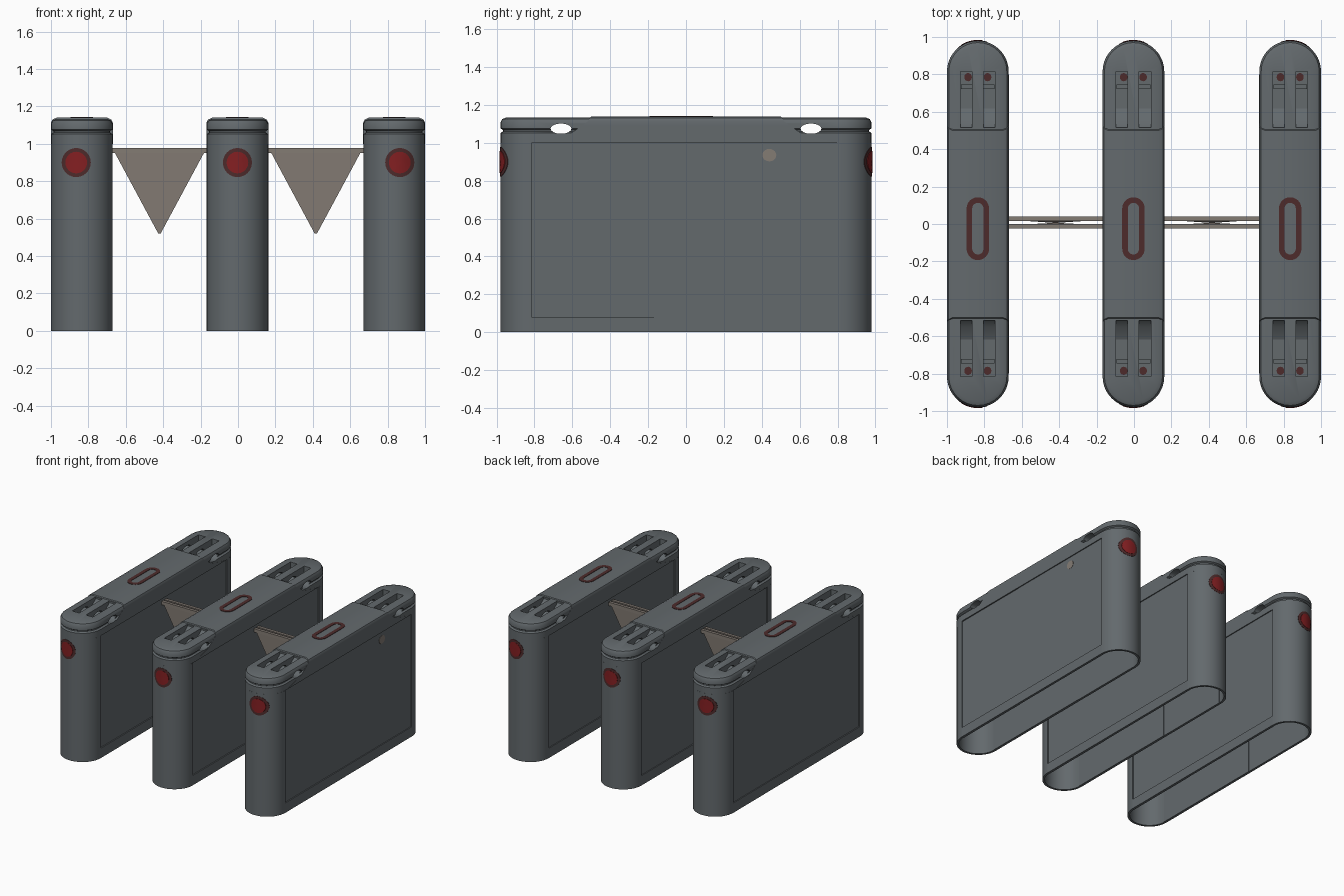
import bpy, bmesh, math
from mathutils import Vector

if "Cube" in bpy.data.objects:
    bpy.data.objects.remove(bpy.data.objects["Cube"], do_unlink=True)


def material(name, rgb):
    m = bpy.data.materials.new(name)
    m.use_nodes = True
    m.diffuse_color = (*rgb, 1)
    bsdf = m.node_tree.nodes["Principled BSDF"]
    bsdf.inputs["Base Color"].default_value = (*rgb, 1)
    bsdf.inputs["Roughness"].default_value = 0.6
    return m


STEEL = material("slate grey", (0.125, 0.142, 0.152))
RED = material("signal red", (0.23, 0.014, 0.016))
RIM = material("dark red", (0.075, 0.024, 0.024))
FLAP = material("warm beige", (0.23, 0.2, 0.175))

R, MID, TOP = 0.165, 0.815, 1.0


def loft(name, loops, mat, ring=False):
    """Skin matching loops; cap the ends, or join last to first for a ring."""
    bm = bmesh.new()
    rows = [[bm.verts.new(p) for p in loop] for loop in loops]
    pairs = list(zip(rows, rows[1:])) + ([(rows[-1], rows[0])] if ring else [])
    for a, b in pairs:
        for i in range(len(a)):
            j = (i + 1) % len(a)
            bm.faces.new((a[i], a[j], b[j], b[i]))
    if not ring:
        bm.faces.new(rows[0])
        bm.faces.new(rows[-1])
    bmesh.ops.recalc_face_normals(bm, faces=bm.faces)
    me = bpy.data.meshes.new(name)
    bm.to_mesh(me)
    bm.free()
    me.materials.append(mat)
    ob = bpy.data.objects.new(name, me)
    bpy.context.collection.objects.link(ob)
    return ob


def rect(cx, cy, hx, hy, z):
    return [(cx + a * hx, cy + b * hy, z) for a, b in ((-1, -1), (1, -1), (1, 1), (-1, 1))]


def box(name, cx, cy, hx, hy, z0, z1, mat=STEEL):
    return loft(name, [rect(cx, cy, hx, hy, z0), rect(cx, cy, hx, hy, z1)], mat)


def stadium(cx, cy, r, half, z, n=16):
    """Rounded slot outline, long in y."""
    pts = []
    for s in (1, -1):
        for i in range(n + 1):
            a = math.pi * i / n
            pts.append((cx + s * r * math.cos(a), cy + s * (half + r * math.sin(a)), z))
    return pts


def cut(ob, cutters):
    """Subtract the cutters and keep the finished mesh."""
    for c in cutters:
        mod = ob.modifiers.new("cut", "BOOLEAN")
        mod.operation, mod.solver, mod.object = "DIFFERENCE", "EXACT", c
    dg = bpy.context.evaluated_depsgraph_get()
    me = bpy.data.meshes.new_from_object(ob.evaluated_get(dg))
    ob.modifiers.clear()
    ob.data = me
    for c in cutters:
        bpy.data.objects.remove(c, do_unlink=True)


def disc(name, cx, s, shift, r, lift, mat):
    """Round plate wrapped on the curved end of a cabinet."""
    def loop(rad, off):
        pts = []
        for i in range(24):
            a = math.tau * i / 24
            x = shift + rad * math.cos(a)
            pts.append((cx + x, s * (MID + math.sqrt(R * R - x * x) + off), 0.9 + rad * math.sin(a)))
        return pts
    loft(name, [loop(r, -0.003), loop(r, lift), loop(r * 0.6, lift), loop(r * 0.2, lift)], mat)


def cabinet(side, cx, shift):
    # rounded end posts, hollow and open below
    for s, end in ((-1, "front"), (1, "back")):
        outline = [(R, -0.005)]
        for r, steps in ((R, range(21)), (R - 0.018, range(20, -1, -1))):
            outline += [(r * math.cos(math.pi * i / 20), r * math.sin(math.pi * i / 20)) for i in steps]
        outline = outline[1:]
        loft(f"{side}_{end}_post",
             [[(cx + x, s * (MID + y), z) for x, y in outline] for z in (0, TOP)], STEEL)
        disc(f"{side}_{end}_lamp_rim", cx, s, shift, 0.078, 0.002, RIM)
        disc(f"{side}_{end}_lamp", cx, s, shift, 0.058, 0.004, RED)

    # recessed side panels in two pieces, with a skirt along the floor
    for s in (-1, 1):
        seam = -0.17 * s
        for k, (y0, y1) in enumerate(((-MID, seam), (seam, MID))):
            box(f"{side}_panel", cx + s * (0.15 + 0.002 * k), (y0 + y1) / 2, 0.006, (y1 - y0) / 2, 0.0, TOP)
        box(f"{side}_skirt", cx + s * (R - 0.007), 0, 0.007, MID, 0, 0.08)

    # lid with a groove round the ends, card slots and side openings
    layers = ((0.0, 1.0), (0, 1.052), (0.014, 1.06), (0.014, 1.068), (0, 1.076),
              (0, 1.108), (0.01, 1.125), (0.03, 1.134))
    lid = loft(f"{side}_lid", [stadium(cx, 0, R - d, MID, z) for d, z in layers], STEEL)
    cutters = []
    for s in (-1, 1):
        for t in (-1, 1):
            cutters.append(box("slot_cutter", cx + t * 0.062, s * 0.665, 0.031, 0.15, 1.045, 1.3))
        ell = [(s * (0.66 + 0.055 * math.cos(a)), 1.075 + 0.027 * math.sin(a))
               for a in (math.tau * i / 16 for i in range(16))]
        cutters.append(loft("opening_cutter", [[(cx + x, y, z) for y, z in ell] for x in (-0.3, 0.3)], STEEL))
    cut(lid, cutters)

    # raised middle cover with sloping ends
    cover = ((0.166, 0.8, 1.0), (0.166, 0.62, 1.043), (0.166, 0.55, 1.09),
             (0.166, 0.52, 1.112), (0.157, 0.51, 1.13), (0.135, 0.5, 1.14))
    loft(f"{side}_cover", [rect(cx, 0, hx, hy, z) for hx, hy, z in cover], STEEL)

    # roller and sensor dots inside the slots
    for s in (-1, 1):
        for t in (-1, 1):
            x = cx + t * 0.06
            box(f"{side}_roller", x, s * 0.735, 0.03, 0.012, 1.04, 1.075)
            loft(f"{side}_sensor", [stadium(x - t * 0.008, s * 0.785, 0.02, 0.002, z, 8)
                                    for z in (1.043, 1.051)], RIM)

    # painted direction mark
    loft(f"{side}_mark", [stadium(cx, -0.025, r, h, z) for r, h, z in
                          ((0.06, 0.108, 1.138), (0.06, 0.108, 1.143),
                           (0.03, 0.108, 1.143), (0.03, 0.108, 1.138))], RIM, ring=True)


cabinet("right", -0.835, -0.03)
cabinet("middle", -0.003, 0)
cabinet("left", 0.835, 0.03)

# small round sensor on the outer left panel
loft("side_sensor", [[(x, 0.44 + 0.037 * math.cos(math.tau * i / 20),
                       0.935 + 0.033 * math.sin(math.tau * i / 20)) for i in range(20)]
                     for x in (0.985, 0.995)], FLAP)

# gates: paired triangular flaps hanging from top rails
for side, x0, x1 in (("right", -0.675, -0.165), ("left", 0.16, 0.672)):
    c, half = (x0 + x1) / 2, (x1 - x0) / 2
    for y, yb in ((0.028, 0.012), (-0.012, 0.0)):
        box(f"{side}_gate_rail", c, y, half, 0.012, 0.95, 0.978, FLAP)
        tri = ((-0.24, y, 0.955), (0.24, y, 0.955), (0.006, yb, 0.52), (-0.006, yb, 0.52))
        loft(f"{side}_gate_flap", [[(c + x, py + d, z) for x, py, z in tri]
                                   for d in (-0.006, 0.006)], FLAP)

# smooth shading with crisp edges
bpy.ops.object.select_all(action="DESELECT")
for ob in bpy.context.collection.objects:
    if ob.type == "MESH":
        ob.select_set(True)
        bpy.context.view_layer.objects.active = ob
bpy.ops.object.shade_smooth_by_angle(angle=math.radians(35))
